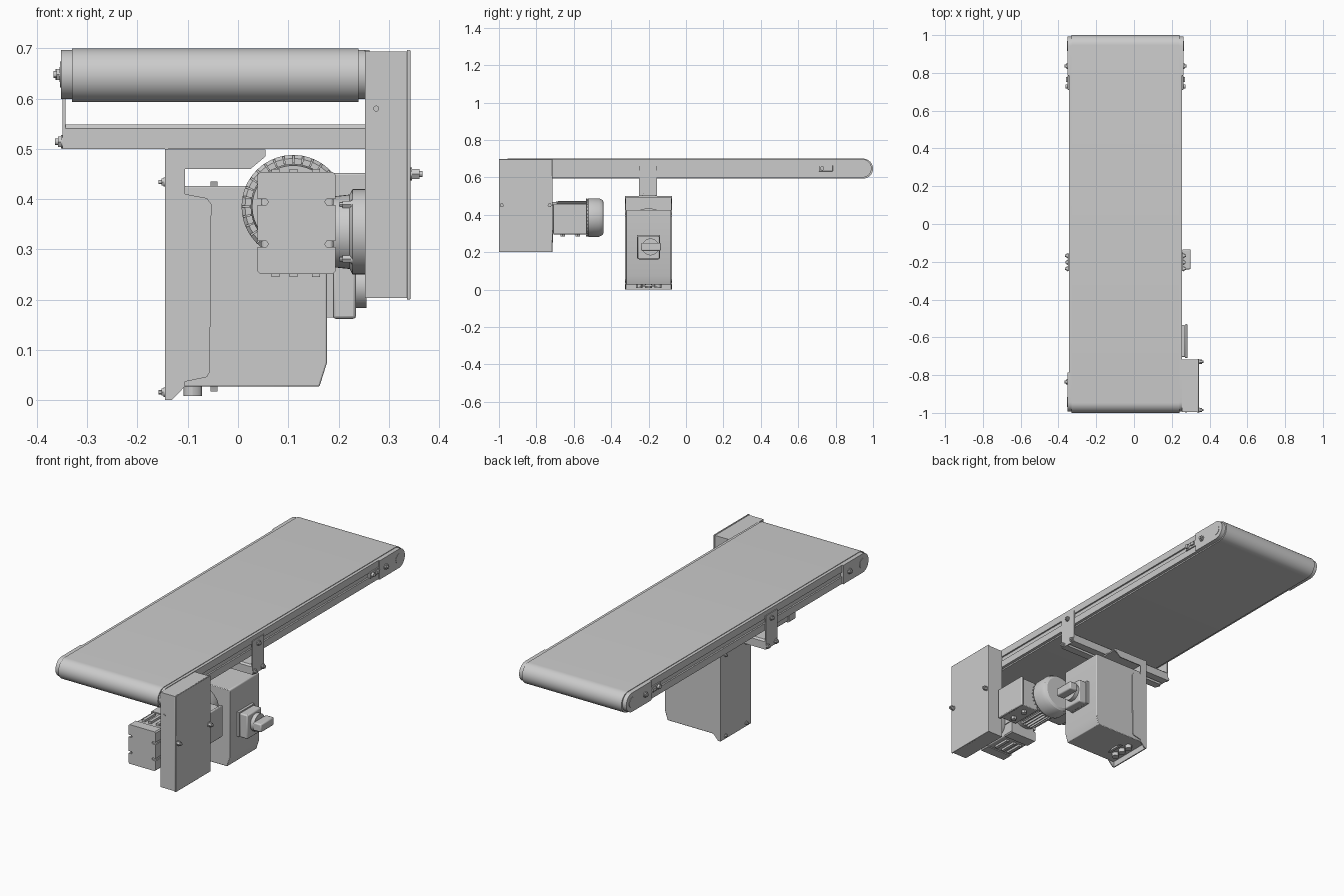
import bpy, bmesh, math
from mathutils import Vector

if "Cube" in bpy.data.objects:
    bpy.data.objects.remove(bpy.data.objects["Cube"])

XC = -0.045   # centre line of the belt
ZC = 0.648    # roller height


def finish(name, bm, bevel=0):
    bmesh.ops.recalc_face_normals(bm, faces=bm.faces)
    me = bpy.data.meshes.new(name)
    bm.to_mesh(me)
    bm.free()
    ob = bpy.data.objects.new(name, me)
    bpy.context.collection.objects.link(ob)
    if bevel:
        m = ob.modifiers.new("bevel", 'BEVEL')
        m.width, m.segments = bevel, 2
    return ob


def place(axis, a, b, t):
    """2D point (a, b) at depth t along an axis; x: (y,z), y: (x,z), z: (x,y)."""
    return {'x': (t, a, b), 'y': (a, t, b), 'z': (a, b, t)}[axis]


def prism(name, axis, pts, t0, t1, bevel=0):
    bm = bmesh.new()
    lo = [bm.verts.new(place(axis, a, b, t0)) for a, b in pts]
    hi = [bm.verts.new(place(axis, a, b, t1)) for a, b in pts]
    bm.faces.new(lo)
    bm.faces.new(hi)
    n = len(pts)
    for i in range(n):
        j = (i + 1) % n
        bm.faces.new((lo[i], lo[j], hi[j], hi[i]))
    return finish(name, bm, bevel)


def box(name, x, y, z, bevel=0):
    return prism(name, 'z', [(x[0], y[0]), (x[1], y[0]), (x[1], y[1]), (x[0], y[1])], *z, bevel)


def lathe(name, axis, ca, cb, prof, n=40):
    """Closed solid of revolution; prof is a list of (depth, radius)."""
    bm = bmesh.new()
    rings = [[bm.verts.new(place(axis, ca + r * math.cos(k * math.tau / n),
                                 cb + r * math.sin(k * math.tau / n), t))
              for k in range(n)] for t, r in prof]
    for p, q in zip(rings, rings[1:]):
        for k in range(n):
            j = (k + 1) % n
            bm.faces.new((p[k], p[j], q[j], q[k]))
    bm.faces.new(rings[0])
    bm.faces.new(rings[-1])
    return finish(name, bm)


def disc(name, axis, ca, cb, t0, t1, r, n=24):
    return lathe(name, axis, ca, cb, [(t0, r), (t1, r)], n)


def bolt(name, axis, ca, cb, t, d, r=0.011, long=0.012):
    """Washer, hexagon head and stud pointing in direction d."""
    disc(name + "_washer", axis, ca, cb, t, t + d * 0.003, r * 1.15, 16)
    disc(name + "_head", axis, ca, cb, t + d * 0.003, t + d * long, r, 6)
    disc(name + "_stud", axis, ca, cb, t + d * long, t + d * (long + 0.006), r * 0.55, 12)


def arc(cy, cz, r, a0, a1, n):
    return [(cy + r * math.cos(math.radians(a0 + (a1 - a0) * i / n)),
             cz + r * math.sin(math.radians(a0 + (a1 - a0) * i / n))) for i in range(n + 1)]


# Belt loop
R = 0.0535
belt = arc(1 - R, ZC - 0.0015, R, -90, 90, 20) + arc(-1 + R, ZC - 0.0015, R, 90, 270, 20)
prism("belt", 'x', belt, XC - 0.285, XC + 0.285)

# Both sides: slotted rails, rounded end plates, tensioners and bracket plates
for s, side in ((-1, "left"), (1, "right")):
    def X(o):
        return XC + s * o
    rail = [(0.285, 0.60), (0.300, 0.60), (0.300, 0.636), (0.292, 0.636), (0.292, 0.660),
            (0.300, 0.660), (0.300, 0.697), (0.285, 0.697)]
    prism(side + "_rail", 'y', [(X(o), z) for o, z in rail], -0.80, 0.80)
    for e, end in ((-1, "drive"), (1, "tail")):
        pr = arc(0.943, ZC, 0.049, -90, 90, 16) + [(0.785, 0.697), (0.785, 0.599)]
        outer = 0.307 if (s > 0 and e > 0) or s < 0 else 0.298
        prism(f"{side}_{end}_end_plate", 'x', [(e * y, z) for y, z in pr], X(0.284), X(outer))
        if s > 0 and e < 0:
            continue
        bolt(f"{side}_{end}_axle_bolt", 'x', e * 0.836, ZC, X(0.307), s, 0.013, 0.009)
        disc(f"{side}_{end}_bearing", 'x', e * 0.943, ZC, X(0.307), X(0.309), 0.026, 32)
    # Belt tensioner
    box(side + "_tensioner", sorted((X(0.292), X(0.306))), (0.71, 0.785), (0.632, 0.664), 0.002)
    disc(side + "_tension_screw", 'x', 0.728, ZC, X(0.306), X(0.318), 0.011, 16)
    box(side + "_tension_nut", sorted((X(0.306), X(0.314))), (0.752, 0.778), (0.641, 0.655))
    # Support bracket plate
    pl = [(-0.25, 0.50), (-0.155, 0.50), (-0.155, 0.675), (-0.25, 0.675)]
    prism(side + "_bracket_plate", 'x', pl, X(0.298), X(0.304))
    bolt(side + "_bracket_top_bolt", 'x', -0.2025, ZC, X(0.304), s, 0.012, 0.008)
    for i, y in enumerate((-0.237, -0.168)):
        bolt(f"{side}_bracket_bolt_{i}", 'x', y, 0.514, X(0.304), s, 0.012, 0.009)

# Cross beam under the belt, with slotted lower face
beam = [(-0.25, 0.50), (-0.21, 0.50), (-0.21, 0.512), (-0.195, 0.512), (-0.195, 0.50),
        (-0.155, 0.50), (-0.155, 0.54), (-0.163, 0.548), (-0.242, 0.548), (-0.25, 0.54)]
prism("cross_beam", 'x', beam, XC - 0.298, XC + 0.298)

# Drive guard with lipped lid
box("drive_guard", (0.253, 0.338), (-0.996, -0.718), (0.203, 0.694))
box("drive_guard_lid", (0.336, 0.343), (-1.0, -0.714), (0.20, 0.697), 0.002)
for i, y in enumerate((-0.985, -0.729)):
    bolt(f"guard_bolt_{i}", 'x', y, 0.45, 0.343, 1, 0.011, 0.018)
disc("guard_front_screw", 'y', 0.275, 0.58, -0.996, -0.999, 0.006, 12)

# Gearbox: body and notched face plates
GX, GZ = 0.1165, 0.3525
box("gearbox_body", (0.046, 0.19), (-0.945, -0.715), (0.256, 0.449), 0.006)
quarter = [(0.0775, 0.0), (0.0775, 0.036), (0.06, 0.036), (0.056, 0.042), (0.06, 0.048),
           (0.0775, 0.048), (0.0775, 0.096), (0.072, 0.1015)]
half = quarter + [(-a, b) for a, b in quarter[:0:-1]]
face = half + [(-a, -b) for a, b in half]
for nm, y0, y1 in (("front", -0.952, -0.90), ("rear", -0.77, -0.712)):
    pts = []
    for a, b in face:
        p = (GX + a, GZ + b)
        if p not in pts:
            pts.append(p)
    prism(f"gearbox_{nm}_plate", 'y', pts, y0, y1)
for i, z in enumerate((0.251, 0.454)):
    for j, x in enumerate((0.075, 0.11, 0.155)):
        box(f"gearbox_lug_{i}_{j}", (x - 0.008, x + 0.008), (-0.88, -0.79), (z - 0.006, z + 0.006))

# Output flange toward the guard
FY, FZ = -0.835, 0.335
lathe("output_flange", 'x', FY, FZ, [(0.185, 0.070), (0.222, 0.074), (0.228, 0.085), (0.253, 0.085)], 40)
for i in range(4):
    a = math.radians(45 + 90 * i)
    bolt(f"flange_bolt_{i}", 'x', FY + 0.077 * math.cos(a), FZ + 0.077 * math.sin(a), 0.228, -1, 0.008, 0.02)

# Motor: core, cooling fins, fan cowl and terminal box
MX, MZ = 0.11, 0.385
lathe("motor_core", 'y', MX, MZ, [(-0.716, 0.082), (-0.69, 0.085), (-0.685, 0.074), (-0.53, 0.074)], 40)
bm = bmesh.new()
for k in range(32):
    a = k * math.tau / 32
    u, v = Vector((math.cos(a), 0, math.sin(a))), Vector((-math.sin(a), 0, math.cos(a)))
    for y0, y1, r0, r1 in ((-0.688, -0.528, 0.07, 0.088), (-0.534, -0.526, 0.088, 0.102)):
        c = []
        for y in (y0, y1):
            c.append([bm.verts.new(Vector((MX, y, MZ)) + u * r + v * w)
                      for r, w in ((r0, -0.002), (r1, -0.002), (r1, 0.002), (r0, 0.002))])
        bm.faces.new(c[0])
        bm.faces.new(c[1])
        for i in range(4):
            j = (i + 1) % 4
            bm.faces.new((c[0][i], c[0][j], c[1][j], c[1][i]))
finish("motor_fins", bm)
lathe("fan_cowl", 'y', MX, MZ, [(-0.53, 0.088), (-0.53, 0.096), (-0.522, 0.103), (-0.465, 0.103),
                                (-0.447, 0.094), (-0.44, 0.082), (-0.44, 0.01)], 40)
box("terminal_box", (0.175, 0.27), (-0.705, -0.535), (0.30, 0.452), 0.004)
box("terminal_box_lid", (0.27, 0.284), (-0.71, -0.53), (0.295, 0.457), 0.004)
for i, y in enumerate((-0.66, -0.58)):
    disc(f"cable_gland_{i}", 'z', 0.225, y, 0.285, 0.302, 0.014, 6)

# Control box bracket: back plate, top plate and two cheek plates
Y0, Y1 = -0.325, -0.075
cheek = [(-0.145, 0.0), (-0.132, 0.0), (-0.105, 0.028), (-0.105, 0.46), (0.025, 0.46),
         (0.055, 0.485), (0.055, 0.495), (-0.145, 0.495)]
prism("bracket_cheek_front", 'y', cheek, Y0, Y0 + 0.005)
prism("bracket_cheek_rear", 'y', cheek, Y1 - 0.005, Y1)
box("bracket_back", (-0.145, -0.139), (Y0, Y1), (0.0, 0.5))
box("bracket_top", (-0.145, 0.055), (Y0, Y1), (0.492, 0.499))
for i, y in enumerate((-0.285, -0.115)):
    for j, z in enumerate((0.016, 0.434)):
        bolt(f"bracket_bolt_{i}_{j}", 'x', y, z, -0.145, -1, 0.008, 0.007)

# Control box body with side panels, hinge pins and cable glands
body = [(-0.137, 0.027), (0.162, 0.027), (0.177, 0.075), (0.177, 0.422), (0.172, 0.426), (-0.137, 0.426)]
prism("control_box", 'y', body, Y0 + 0.004, Y1 - 0.004, 0.003)
panel = [(-0.105, 0.037), (-0.062, 0.046), (-0.056, 0.056), (-0.053, 0.39), (-0.062, 0.402), (-0.105, 0.41)]
prism("side_panel_front", 'y', panel, Y0, Y0 + 0.006)
prism("side_panel_rear", 'y', panel, Y1 - 0.006, Y1)
for i, z in enumerate((0.022, 0.43)):
    prism(f"lid_catch_{i}", 'x', [(-0.25, z - 0.005), (-0.15, z - 0.005), (-0.19, z + 0.005),
                                  (-0.21, z + 0.005)][::1 if i else -1], -0.055, -0.041)
for i, y in enumerate((-0.25, -0.20, -0.15)):
    disc(f"box_gland_{i}", 'z', -0.09, y, 0.008, 0.028, 0.018, 12)

# Rotary switch
SY, SZ = -0.2, 0.228
box("switch_base", (0.175, 0.190), (SY - 0.062, SY + 0.062), (SZ - 0.063, SZ + 0.063))
box("switch_plate", (0.188, 0.235), (SY - 0.058, SY + 0.058), (SZ - 0.066, SZ + 0.058), 0.006)
disc("switch_knob", 'x', SY + 0.01, SZ, 0.233, 0.256, 0.045, 32)
box("switch_handle", (0.254, 0.300), (SY - 0.04, SY + 0.066), (SZ - 0.021, SZ + 0.021), 0.006)

# Smooth curved surfaces, keep edges sharp
for ob in bpy.context.collection.objects:
    ob.select_set(True)
    bpy.context.view_layer.objects.active = ob
bpy.ops.object.shade_smooth_by_angle(angle=math.radians(30))
